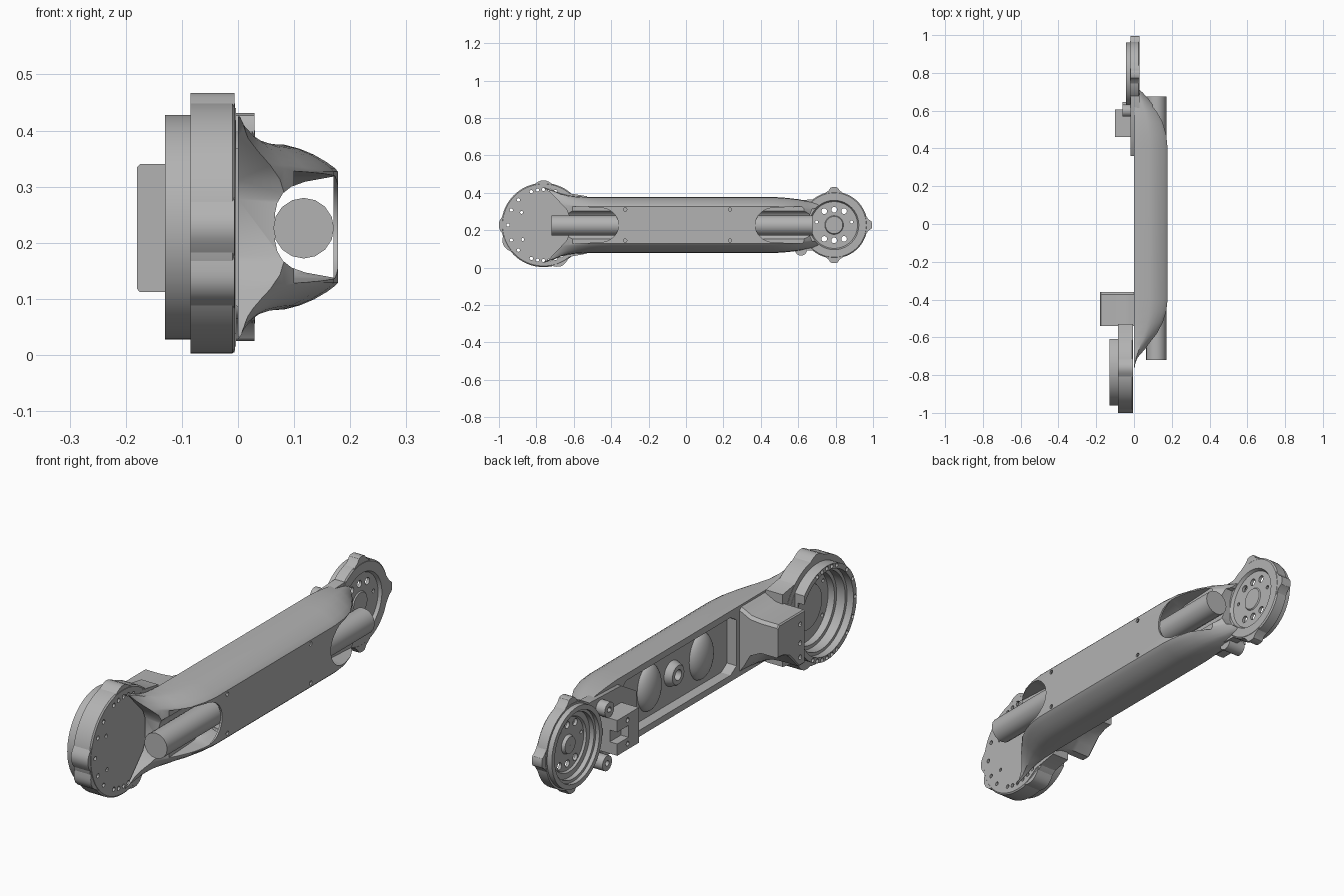
import bpy, bmesh, math
from math import sin, cos, pi, radians

if "Cube" in bpy.data.objects:
    bpy.data.objects.remove(bpy.data.objects["Cube"], do_unlink=True)

grey = bpy.data.materials.new("cast_grey")
grey.use_nodes = True
grey.diffuse_color = (0.45, 0.45, 0.45, 1)
grey.node_tree.nodes["Principled BSDF"].inputs["Base Color"].default_value = grey.diffuse_color

ZC = 0.228                      # height of the arm's long axis
FRONT, REAR = -0.762, 0.792     # joint centres along y


def finish(bm, name):
    bmesh.ops.recalc_face_normals(bm, faces=bm.faces)
    me = bpy.data.meshes.new(name)
    bm.to_mesh(me)
    bm.free()
    me.materials.append(grey)
    ob = bpy.data.objects.new(name, me)
    bpy.context.collection.objects.link(ob)
    return ob


def add_loft(bm, rings, closed=False):
    """Skin equal-length rings; cap the ends or close the loop."""
    vs = [[bm.verts.new(p) for p in ring] for ring in rings]
    n = len(vs[0])
    for k in range(len(vs) if closed else len(vs) - 1):
        a, b = vs[k], vs[(k + 1) % len(vs)]
        for i in range(n):
            bm.faces.new((a[i], a[(i + 1) % n], b[(i + 1) % n], b[i]))
    if not closed:
        bm.faces.new(vs[0])
        bm.faces.new(vs[-1][::-1])


def loft(name, rings, closed=False):
    bm = bmesh.new()
    add_loft(bm, rings, closed)
    return finish(bm, name)


def prisms(name, outlines, x0, x1):
    """Extrude one or more (y, z) outlines along x."""
    bm = bmesh.new()
    for o in outlines:
        add_loft(bm, [[(x, y, z) for y, z in o] for x in (x0, x1)])
    return finish(bm, name)


def circle(y, z, r, n=48):
    return [(y + r * cos(2 * pi * i / n), z + r * sin(2 * pi * i / n)) for i in range(n)]


def polar(y, r, angles):
    return [(y + r * cos(radians(a)), ZC + r * sin(radians(a))) for a in angles]


def rect(y0, y1, z0, z1):
    return [(y0, z0), (y1, z0), (y1, z1), (y0, z1)]


def lathe(name, profile, y, n=72):
    """Spin a closed (x, radius) profile about the joint axis."""
    rings = [[(x, y + r * cos(2 * pi * k / n), ZC + r * sin(2 * pi * k / n))
              for x, r in profile] for k in range(n)]
    return loft(name, rings, closed=True)


def boolean(ob, cutter):
    """Subtract the cutter and discard it."""
    m = ob.modifiers.new("cut", "BOOLEAN")
    m.operation, m.solver, m.object = "DIFFERENCE", "EXACT", cutter
    dg = bpy.context.evaluated_depsgraph_get()
    me = bpy.data.meshes.new_from_object(ob.evaluated_get(dg))
    ob.modifiers.clear()
    ob.data = me
    bpy.data.objects.remove(cutter, do_unlink=True)


def lug_outlines(y, r, tip, angles):
    out = []
    for a in angles:
        c, s = cos(radians(a)), sin(radians(a))
        pts = [(r - 0.012, -0.055), (r + 0.006, -0.03), (tip - 0.004, -0.02), (tip, -0.01),
               (tip, 0.01), (tip - 0.004, 0.02), (r + 0.006, 0.03), (r - 0.012, 0.055)]
        out.append([(y + u * c - v * s, ZC + u * s + v * c) for u, v in pts])
    return out


# Main beam: rounded section that thins out toward both joints
half = [(0, 1), (0.46, 0.98), (0.62, 0.93), (0.76, 0.86), (0.89, 0.77), (0.97, 0.70), (1, 0.66)]
section = half + [(x, -z) for x, z in reversed(half)]
stations = [(-0.76, 0.05, 0.2), (-0.71, 0.13, 0.185), (-0.67, 0.3, 0.168), (-0.63, 0.46, 0.158),
            (-0.58, 0.68, 0.152), (-0.52, 0.86, 0.15), (-0.46, 0.96, 0.15), (-0.4, 1, 0.15),
            (0.4, 1, 0.15), (0.47, 0.96, 0.15), (0.54, 0.85, 0.145), (0.6, 0.69, 0.138),
            (0.65, 0.48, 0.128), (0.69, 0.31, 0.12), (0.73, 0.19, 0.115), (0.77, 0.15, 0.115)]
beam = loft("main_beam", [[(0.178 * f * x, y, ZC + h * z) for x, z in section]
                          for y, f, h in stations])

# Lengthwise tunnel for the rod
side = [(0.066, 0.025), (0.07, 0.043), (0.08, 0.06), (0.095, 0.072), (0.12, 0.081), (0.17, 0.09)]
tunnel = side + [(x, -z) for x, z in reversed(side)]
boolean(beam, loft("tunnel_cutter", [[(x, y, ZC + z) for x, z in tunnel] for y in (-0.9, 0.9)]))

# Open slots at both ends of the outer wall, and flared scoops beside the joints
for sgn, tip, scoop, floor, flare in ((-1, 0.36, 0.625, -0.01, 0.19), (1, 0.37, 0.66, 0.028, 0.1)):
    arc = [(sgn * (tip + 0.1 * (1 - cos(t))), ZC + 0.092 * sin(t))
           for t in [pi * (i / 16 - 0.5) for i in range(17)]]
    end = [(sgn * 0.9, ZC + 0.115), (sgn * 0.9, ZC - 0.115)]
    boolean(beam, prisms("slot_cutter", [arc + end], 0.1, 0.3))
    top = [(scoop, 0.05), (scoop + 0.015, 0.085), (0.74, flare), (0.9, flare + 0.05)]
    boolean(beam, prisms("scoop_cutter", [[(sgn * y, ZC + z) for y, z in top] +
                                          [(sgn * y, ZC - z) for y, z in reversed(top)]],
                         floor, 0.3))
boolean(beam, prisms("dish_cutter", [circle(REAR, ZC, 0.134)], -0.1, 0.3))

# Recessed inner side and screw holes
boolean(beam, prisms("recess_cutter", [
    [(-0.34, 0.13), (-0.3, 0.105), (0.4, 0.105), (0.45, 0.14),
     (0.45, 0.315), (0.4, 0.35), (-0.3, 0.35), (-0.34, 0.325)]], -0.1, 0.045))
boolean(beam, prisms("screw_cutter", [circle(y, ZC + s * 0.083, 0.009, 12)
                                      for y in (-0.325, 0.235) for s in (-1, 1)], 0.1, 0.3))

# Bosses and domes inside the recess
for y in (0.35, 0.03):
    lathe("recess_boss", [(0.05, 0.055), (0.02, 0.045), (0.015, 0.04), (0.015, 0.022),
                          (0.05, 0.022)], y, 32)
for y in (0.19, -0.16):
    bm = bmesh.new()
    bmesh.ops.create_uvsphere(bm, u_segments=32, v_segments=16, radius=1)
    for v in bm.verts:
        v.co = (0.05 + 0.045 * max(-1, min(0.1, v.co.x)), y + 0.075 * v.co.y, ZC + 0.1 * v.co.z)
    finish(bm, "recess_dome")

# Rod through the beam
loft("rod", [[(0.117 + 0.054 * cos(2 * pi * i / 16), y, 0.226 + 0.054 * sin(2 * pi * i / 16))
              for i in range(16)] for y in (-0.72, 0.675)])

# Front joint housing, hollow toward the inner side
hub = lathe("front_joint", [(-0.005, 0.001), (-0.005, 0.219), (-0.01, 0.225), (-0.085, 0.225),
                            (-0.085, 0.2), (-0.13, 0.2), (-0.13, 0.178), (-0.1, 0.178),
                            (-0.1, 0.165), (-0.06, 0.165), (-0.06, 0.15), (-0.03, 0.15),
                            (-0.03, 0.1), (-0.04, 0.095), (-0.04, 0.001)], FRONT)
boolean(hub, prisms("rim_cutter", [rect(-0.61, -0.4, -0.1, 0.6)], -0.3, -0.086))
angles = [70, 80, 90, 100, 110, 135, 155, 180, 205, 225, 250, 260, 270, 280, 290, 300]
boolean(hub, prisms("bolt_cutter", [circle(y, z, 0.009, 12)
                                    for y, z in polar(FRONT, 0.19, angles)], -0.3, 0.1))
boolean(hub, prisms("pin_cutter", [circle(y, z, 0.008, 12)
                                   for y, z in polar(FRONT, 0.135, (215, 150))], -0.3, 0.1))
prisms("front_lugs", lug_outlines(FRONT, 0.225, 0.239, (90, 180, 207, -66)), -0.085, -0.006)

# Neck joining the front joint to the beam
neck = prisms("front_neck", [[(-0.7, 0.44), (-0.64, 0.4), (-0.53, 0.382), (-0.53, 0.075),
                              (-0.64, 0.055), (-0.7, 0.015)]], -0.084, -0.004)
boolean(neck, prisms("neck_cutter", [circle(FRONT, ZC, 0.2)], -0.3, 0.3))

# Mounting block beside the front joint: undercut, flaring into the beam
block = loft("front_block", [
    [(x, -0.54, a), (x, -0.505, a), (x, -0.475, a + 0.35 * c), (x, -0.44, a + 0.75 * c),
     (x, -0.4, a + 0.95 * c), (x, -0.36, a + c), (x, -0.36, b - 0.012), (x, -0.372, b),
     (x, -0.54, b)]
    for x, a, b, c in ((-0.18, 0.118, 0.335, 0.09), (-0.175, 0.112, 0.34, 0.09),
                       (-0.1, 0.112, 0.34, 0.09), (-0.05, 0.108, 0.345, 0.07),
                       (-0.02, 0.095, 0.36, 0.03), (0.01, 0.082, 0.374, 0.004))])
boolean(block, prisms("block_hole_cutter", [circle(-0.51, z, 0.01, 12)
                                            for z in (0.15, 0.21, 0.29)], -0.3, -0.14))

# Rear joint housing, with a shallow dish outside and a hollow inside
rear = lathe("rear_joint", [(0.022, 0.001), (0.022, 0.046), (0.017, 0.05), (0.017, 0.125),
                            (0.03, 0.132), (0.03, 0.172), (0.025, 0.178), (-0.02, 0.178),
                            (-0.02, 0.17), (-0.042, 0.17), (-0.042, 0.15), (-0.025, 0.15),
                            (-0.025, 0.138), (-0.005, 0.138), (-0.005, 0.115), (0.004, 0.11),
                            (0.004, 0.04), (-0.01, 0.035), (-0.01, 0.001)], REAR)
holes = [circle(REAR + u, ZC + s * v, 0.015, 16) for s in (-1, 1)
         for u, v in ((-0.053, 0.074), (0, 0.082), (0.053, 0.074))]
holes += [circle(y, z, 0.008, 12) for y, z in polar(REAR, 0.095, (10, 170))]
boolean(rear, prisms("rear_hole_cutter", holes, -0.2, 0.2))
prisms("rear_lugs", lug_outlines(REAR, 0.178, 0.203, (90, 0, 270)), -0.018, 0.029)

# Rear neck plate, stepped pads and bracket
neck = prisms("rear_neck", [[(0.36, 0.16), (0.46, 0.1), (0.72, 0.09), (0.72, 0.366),
                             (0.46, 0.356), (0.36, 0.296)]], -0.018, 0.028)
boolean(neck, prisms("rear_neck_cutter", [circle(REAR, ZC, 0.165)], -0.3, 0.3))
for y, z in ((0.6, 0.318), (0.615, 0.096)):
    pad = prisms("rear_pad", [circle(y, z, 0.032, 24)], -0.06, 0.02)
    boolean(pad, prisms("pad_hole_cutter", [circle(y, z, 0.012, 12)], -0.1, -0.03))
bracket = prisms("rear_bracket", [rect(0.46, 0.605, 0.135, 0.285)], -0.1, 0.02)
boolean(bracket, prisms("bracket_cutter", [rect(0.53, 0.62, 0.185, 0.235)], -0.2, -0.065))
boolean(bracket, prisms("bracket_hole_cutter", [circle(0.535, z, 0.01, 12)
                                                for z in (0.16, 0.26)], -0.2, -0.07))

# Smooth shading with sharp edges kept
bpy.ops.object.select_all(action="DESELECT")
for ob in bpy.context.collection.objects:
    if ob.type == "MESH" and grey.name in ob.data.materials:
        ob.select_set(True)
        bpy.context.view_layer.objects.active = ob
bpy.ops.object.shade_smooth_by_angle(angle=radians(30))
